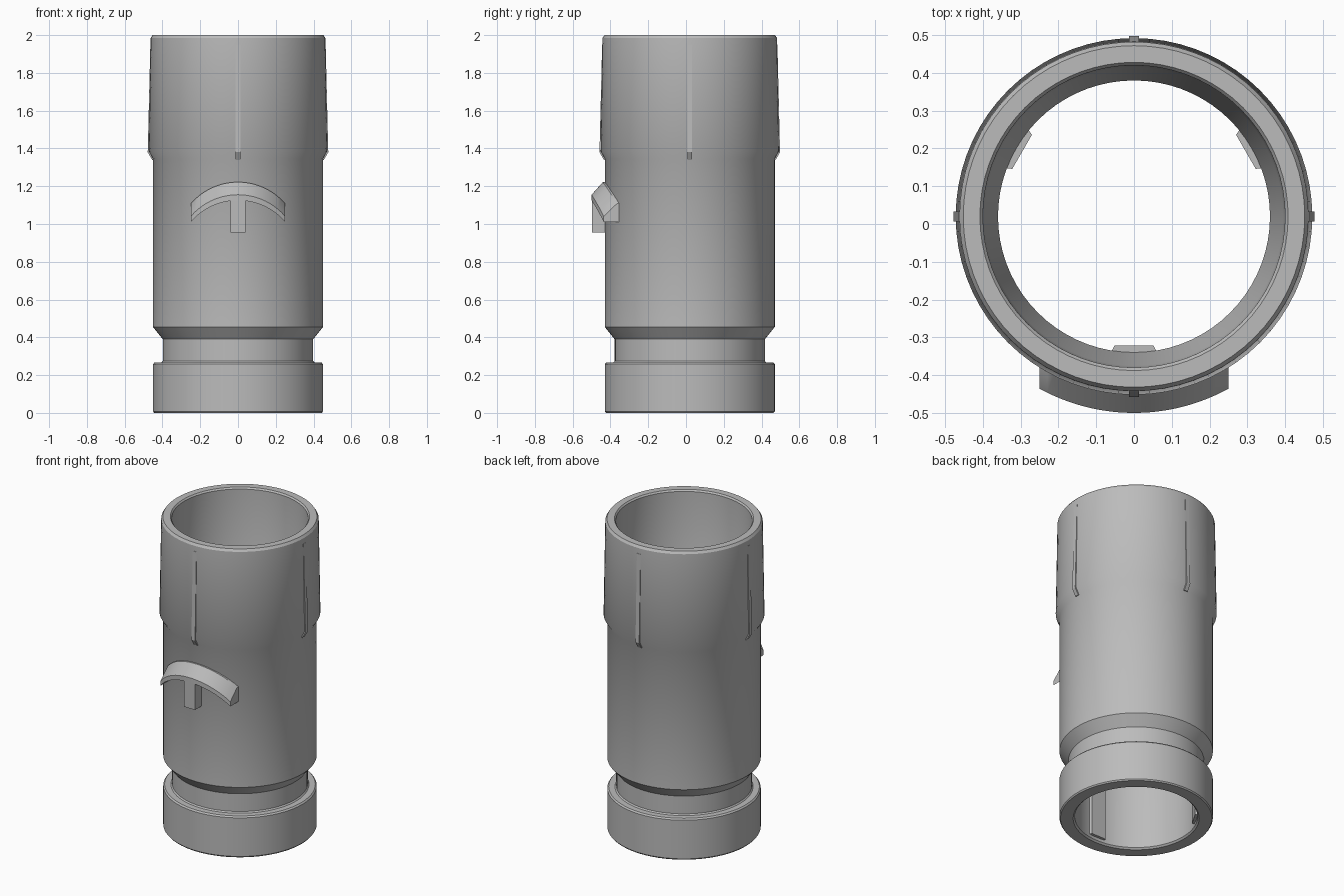
import bpy, bmesh
from math import sin, cos, pi, sqrt, radians
from mathutils import Matrix, Vector

cube = bpy.data.objects.get("Cube")
if cube:
    bpy.data.objects.remove(cube, do_unlink=True)

AXIS_Y = 0.02  # the tube axis sits slightly behind centre

grey = bpy.data.materials.new("plain grey")
grey.use_nodes = True
grey.diffuse_color = (0.5, 0.5, 0.5, 1)
grey.node_tree.nodes["Principled BSDF"].inputs["Base Color"].default_value = (0.5, 0.5, 0.5, 1)


def finish(name, bm, angle=30):
    bmesh.ops.recalc_face_normals(bm, faces=bm.faces)
    mesh = bpy.data.meshes.new(name)
    bm.to_mesh(mesh)
    bm.free()
    mesh.materials.append(grey)
    ob = bpy.data.objects.new(name, mesh)
    ob.location.y = AXIS_Y
    bpy.context.collection.objects.link(ob)
    bpy.ops.object.select_all(action="DESELECT")
    bpy.context.view_layer.objects.active = ob
    ob.select_set(True)
    bpy.ops.object.shade_smooth_by_angle(angle=radians(angle))
    return ob


def loft(bm, rings):
    """Join a row of equal closed cross-sections and cap both ends."""
    rows = [[bm.verts.new(p) for p in ring] for ring in rings]
    n = len(rows[0])
    for a, b in zip(rows, rows[1:]):
        for i in range(n):
            j = (i + 1) % n
            bm.faces.new((a[i], a[j], b[j], b[i]))
    bm.faces.new(rows[0])
    bm.faces.new(rows[-1])


# Tube: closed wall profile (radius, height) turned about the axis
wall = [(0.37, 0), (0.444, 0), (0.45, 0.008), (0.45, 0.258), (0.442, 0.267),
        (0.405, 0.267), (0.398, 0.275), (0.398, 0.39), (0.45, 0.455),
        (0.45, 1.345), (0.472, 1.385), (0.462, 1.985), (0.452, 2.0),
        (0.408, 2.0), (0.40, 1.99), (0.395, 1.4), (0.36, 1.3),
        (0.36, 0.01)]
bm = bmesh.new()
verts = [bm.verts.new((r, 0, z)) for r, z in wall]
edges = [bm.edges.new((verts[i - 1], verts[i])) for i in range(len(verts))]
bmesh.ops.spin(bm, geom=verts + edges, axis=(0, 0, 1), cent=(0, 0, 0),
               angle=2 * pi, steps=72, use_merge=True)
bmesh.ops.remove_doubles(bm, verts=bm.verts, dist=1e-5)
finish("tube", bm)

# Grip ribs: four slim strips on the collar
bm = bmesh.new()
for k in range(4):
    turn = Matrix.Rotation(k * pi / 2, 3, "Z")
    loft(bm, [[turn @ Vector((x, y, z)) for x, y in
               ((0.44, -0.013), (r, -0.013), (r, 0.013), (0.44, 0.013))]
              for r, z in ((0.455, 1.34), (0.478, 1.38), (0.464, 1.95))])
finish("grip_ribs", bm)

# Inner lugs: three keys with sloped sides inside the bore
bm = bmesh.new()
for k in range(3):
    turn = Matrix.Rotation(k * 2 * pi / 3 - pi / 2, 3, "Z")
    loft(bm, [[turn @ Vector((x, y, z)) for x, y in
               ((0.37, -0.065), (0.342, -0.052), (0.342, 0.052), (0.37, 0.065))]
              for z in (0.03, 1.3)])
finish("inner_lugs", bm)


# Clip: a curved bar wrapped round the front, arched upward
def front_point(x, r, z):
    return (x, -sqrt(r * r - x * x), z)


bm = bmesh.new()
rings = []
for i in range(25):
    x = -0.25 + 0.5 * i / 24
    drop = 0.33 - sqrt(0.33 ** 2 - x * x)
    rings.append([front_point(x, r, z - drop) for r, z in
                  ((0.435, 1.125), (0.52, 1.125), (0.52, 1.155),
                   (0.46, 1.222), (0.435, 1.222))])
loft(bm, rings)
finish("arched_clip", bm)

# Stem under the middle of the clip
bm = bmesh.new()
loft(bm, [[front_point(x, r, z) for x, r in
           ((-0.04, 0.435), (-0.04, 0.519), (0.04, 0.519), (0.04, 0.435))]
          for z in (0.955, 1.14)])
finish("clip_stem", bm)
